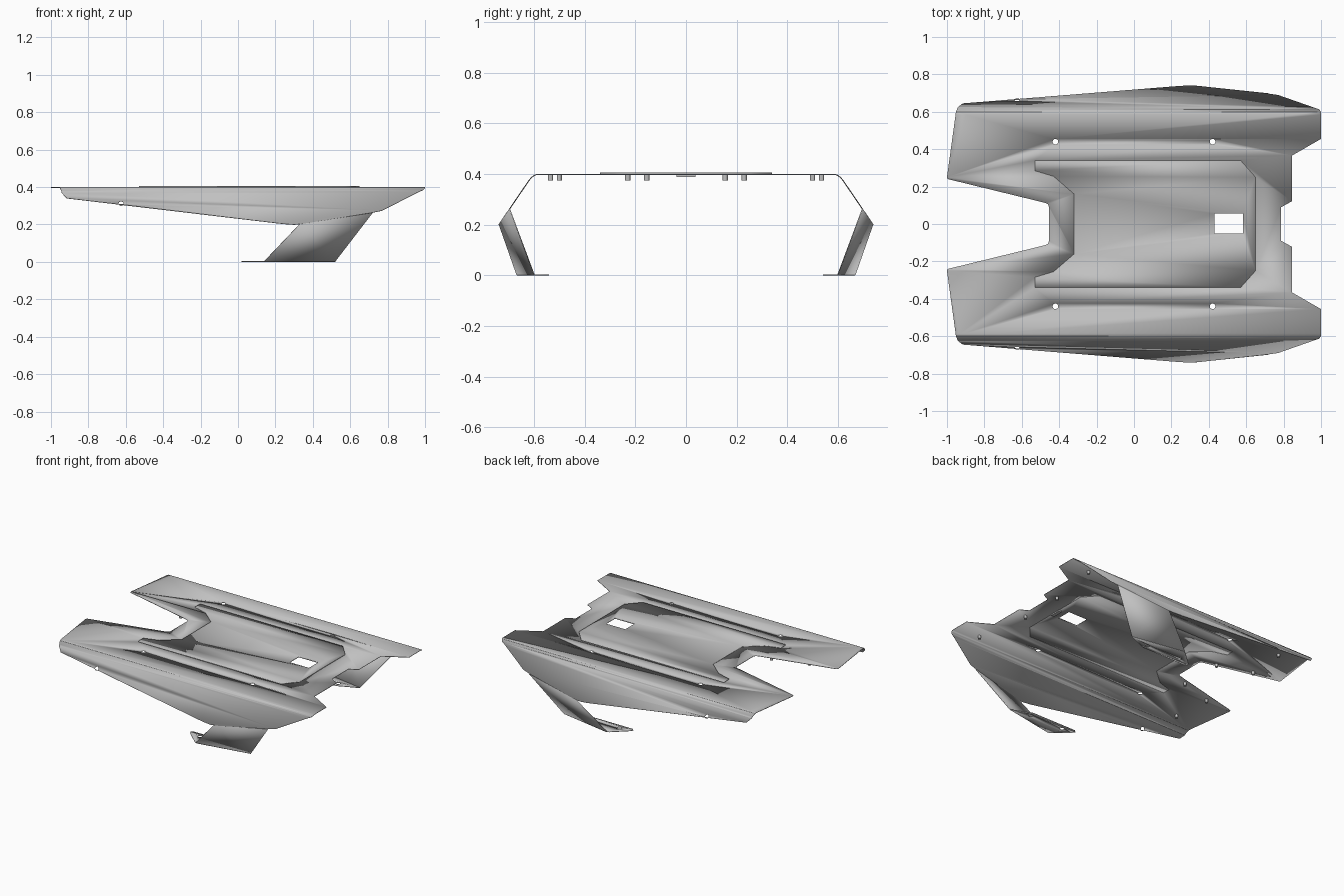
import bpy
import bmesh
import math
from mathutils import Vector

old = bpy.data.objects.get("Cube")
if old:
    bpy.data.objects.remove(old, do_unlink=True)

TOP = 0.4            # height of the flat deck
BEND_IN, BEND_OUT = 0.585, 0.625
SLOPE = 1.47
SHEET = 0.004

steel = bpy.data.materials.new("grey_sheet_metal")
steel.use_nodes = True
grey = (0.53, 0.53, 0.53, 1)
steel.diffuse_color = grey
bsdf = steel.node_tree.nodes["Principled BSDF"]
bsdf.inputs["Base Color"].default_value = grey
bsdf.inputs["Roughness"].default_value = 0.6


def mirrored(half):
    """Close an outline given for +y by reflecting it to -y."""
    return half + [(x, -y) for x, y in reversed(half)]


def circle(x, y, r, squash=1.0, n=16):
    return [(x + r * math.cos(2 * math.pi * i / n),
             y + r * squash * math.sin(2 * math.pi * i / n)) for i in range(n)]


def rect(x0, x1, y0, y1):
    return [(x0, y0), (x1, y0), (x1, y1), (x0, y1)]


def filled(loops):
    """Flat bmesh of an outline with holes."""
    curve = bpy.data.curves.new("outline", 'CURVE')
    curve.dimensions = '2D'
    curve.fill_mode = 'BOTH'
    for loop in loops:
        spline = curve.splines.new('POLY')
        spline.points.add(len(loop) - 1)
        for p, (x, y) in zip(spline.points, loop):
            p.co = (x, y, 0, 1)
        spline.use_cyclic_u = True
    temp = bpy.data.objects.new("outline", curve)
    bpy.context.collection.objects.link(temp)
    deps = bpy.context.evaluated_depsgraph_get()
    mesh = bpy.data.meshes.new_from_object(temp.evaluated_get(deps))
    bm = bmesh.new()
    bm.from_mesh(mesh)
    bpy.data.objects.remove(temp, do_unlink=True)
    bpy.data.curves.remove(curve)
    bpy.data.meshes.remove(mesh)
    bmesh.ops.remove_doubles(bm, verts=bm.verts, dist=1e-5)
    for f in bm.faces:
        f.normal_update()
        if f.normal.z < 0:
            f.normal_flip()
    return bm


def finish(name, bm, thickness=0.0, offset=-1):
    mesh = bpy.data.meshes.new(name)
    bm.to_mesh(mesh)
    bm.free()
    mesh.materials.clear()
    mesh.materials.append(steel)
    obj = bpy.data.objects.new(name, mesh)
    bpy.context.collection.objects.link(obj)
    if thickness:
        solid = obj.modifiers.new("sheet", 'SOLIDIFY')
        solid.thickness = thickness
        solid.offset = offset
    bpy.ops.object.select_all(action='DESELECT')
    obj.select_set(True)
    bpy.context.view_layer.objects.active = obj
    bpy.ops.object.shade_smooth_by_angle(angle=math.radians(25))
    return obj


def height(y):
    d = abs(y)
    if d <= BEND_IN:
        return TOP
    if d < BEND_OUT:
        t = (d - BEND_IN) / (BEND_OUT - BEND_IN)
        return TOP - SLOPE * (BEND_OUT - BEND_IN) / 2 * t * t
    return TOP - SLOPE * (d - (BEND_IN + BEND_OUT) / 2)


# Outlines
deck = mirrored([
    (-0.455, 0.09), (-0.46, 0.105), (-0.475, 0.113), (-0.995, 0.24), (-1, 0.25),
    (-0.952, 0.6), (-0.942, 0.625), (-0.915, 0.645), (0.24, 0.738), (0.3, 0.741),
    (0.36, 0.737), (0.72, 0.697), (0.77, 0.69), (0.99, 0.613), (1, 0.6),
    (1, 0.455), (0.845, 0.366), (0.845, 0.122), (0.787, 0.09)])
raised = mirrored([
    (-0.32, 0.16), (-0.43, 0.255), (-0.53, 0.285), (-0.53, 0.34),
    (0.57, 0.34), (0.65, 0.25)])
window = rect(0.43, 0.582, -0.05, 0.055)

# Bent main plate, with bolt holes in the deck and the sloping sides
holes = [circle(x, y, 0.015) for x in (-0.42, 0.42) for y in (-0.44, 0.44)]
holes += [circle(-0.625, s * 0.664, 0.014, 0.55) for s in (-1, 1)]
bm = filled([deck, raised] + holes)
steps = 6
for s in (-1, 1):
    for i in range(steps + 1):
        y = s * (BEND_IN + (BEND_OUT - BEND_IN) * i / steps)
        bmesh.ops.bisect_plane(bm, geom=bm.verts[:] + bm.edges[:] + bm.faces[:],
                               plane_co=(0, y, 0), plane_no=(0, 1, 0))
for v in bm.verts:
    v.co.z = height(v.co.y)
finish("main_plate", bm, SHEET)

# Embossed centre panel with its access window
bm = filled([raised, window])
bmesh.ops.translate(bm, verts=bm.verts, vec=(0, 0, TOP + 0.006))
finish("raised_panel", bm, 0.007)

# Side legs and their mounting feet
foot = [(0.52, 0.6), (0.15, 0.668), (0.13, 0.66), (0.03, 0.57), (0.02, 0.552),
        (0.035, 0.54), (0.38, 0.54)]
leg = [(0.33, 0.738, 0.202), (0.72, 0.697, 0.263), (0.52, 0.6, 0.003), (0.14, 0.668, 0.003)]
for s, side in ((1, "back"), (-1, "front")):
    bm = bmesh.new()
    verts = [bm.verts.new((x, s * y, z)) for x, y, z in leg]
    bm.faces.new(verts)
    finish(side + "_leg", bm, SHEET, 0)
    bm = filled([[(x, s * y) for x, y in foot]]
                + [circle(x, s * 0.575, 0.014) for x in (0.11, 0.37)])
    bmesh.ops.translate(bm, verts=bm.verts, vec=(0, 0, SHEET))
    finish(side + "_foot", bm, SHEET)

# Short studs under the deck
for x, y in ((0.825, 0.535), (0.765, 0.155), (-0.77, 0.5), (-0.79, 0.23), (-0.55, 0.155)):
    for s, side in ((1, "back"), (-1, "front")):
        bm = bmesh.new()
        bmesh.ops.create_cone(bm, cap_ends=True, segments=12, radius1=0.01,
                              radius2=0.01, depth=0.024)
        bmesh.ops.translate(bm, verts=bm.verts, vec=(x, s * y, TOP - 0.014))
        finish(side + "_stud", bm)

# Small bracket behind the window
bm = bmesh.new()
bmesh.ops.create_cube(bm, size=1)
bmesh.ops.scale(bm, verts=bm.verts, vec=Vector((0.025, 0.075, 0.012)))
bmesh.ops.translate(bm, verts=bm.verts, vec=(0.64, 0, TOP - 0.006))
finish("window_bracket", bm)
